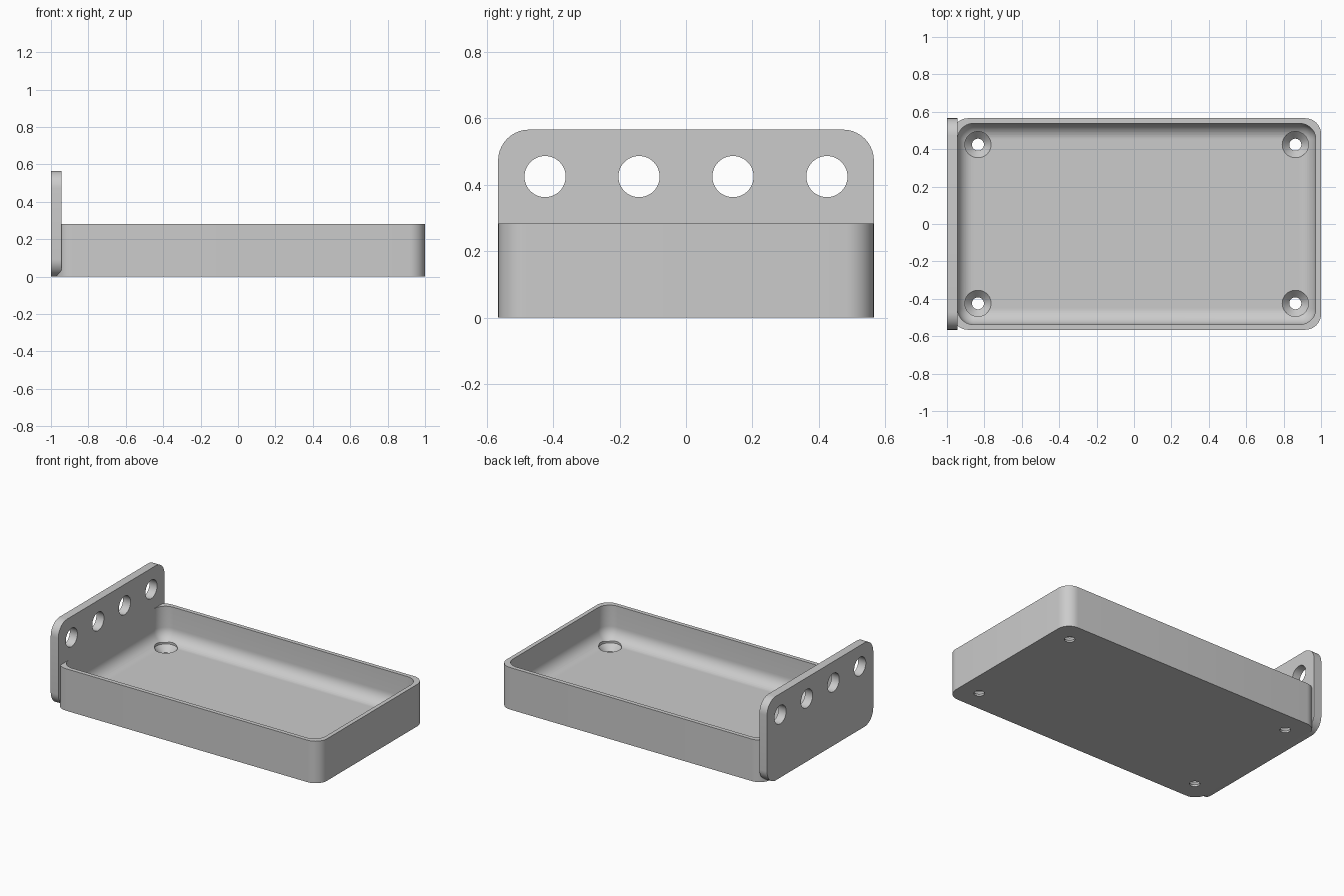
import bpy
import bmesh
from math import cos, sin, pi, radians
from mathutils import Matrix, Vector

if "Cube" in bpy.data.objects:
    bpy.data.objects.remove(bpy.data.objects["Cube"], do_unlink=True)

U = 0.02828                      # design unit: one wall thickness
LENGTH, WIDTH, HEIGHT = 2.0, 40 * U, 10 * U
RADIUS = 3 * U
FLOOR = 2 * U
MID_X = U / 2                    # tray centre, half a plate thickness off

grey = bpy.data.materials.new("light grey")
grey.use_nodes = True
grey.diffuse_color = (0.6, 0.6, 0.6, 1)
grey.node_tree.nodes["Principled BSDF"].inputs["Base Color"].default_value = (0.6, 0.6, 0.6, 1)


def rounded_ring(half_x, half_y, radius, z, steps=10):
    """Points of a rounded rectangle at height z."""
    points = []
    for corner, (sx, sy) in enumerate([(1, 1), (-1, 1), (-1, -1), (1, -1)]):
        for i in range(steps + 1):
            a = (corner + i / steps) * pi / 2
            points.append(Vector((sx * (half_x - radius) + radius * cos(a),
                                  sy * (half_y - radius) + radius * sin(a), z)))
    return points


def circle(radius, z, steps=48):
    return [Vector((radius * cos(2 * pi * i / steps), radius * sin(2 * pi * i / steps), z))
            for i in range(steps)]


def loft(name, rings, matrix=Matrix()):
    """Closed solid through a stack of rings, capped at both ends."""
    bm = bmesh.new()
    loops = [[bm.verts.new(matrix @ p) for p in ring] for ring in rings]
    for low, high in zip(loops, loops[1:]):
        for i in range(len(low)):
            j = (i + 1) % len(low)
            bm.faces.new((low[i], low[j], high[j], high[i]))
    bm.faces.new(loops[0][::-1])
    bm.faces.new(loops[-1])
    bmesh.ops.remove_doubles(bm, verts=bm.verts, dist=1e-5)
    bmesh.ops.recalc_face_normals(bm, faces=bm.faces)
    mesh = bpy.data.meshes.new(name)
    bm.to_mesh(mesh)
    bm.free()
    mesh.materials.append(grey)
    obj = bpy.data.objects.new(name, mesh)
    bpy.context.collection.objects.link(obj)
    return obj


def finish(obj, cutters):
    """Cut the holes, drop the cutters and smooth the round faces."""
    bpy.ops.object.select_all(action='DESELECT')
    bpy.context.view_layer.objects.active = obj
    obj.select_set(True)
    for cutter in cutters:
        mod = obj.modifiers.new("hole", 'BOOLEAN')
        mod.object, mod.operation, mod.solver = cutter, 'DIFFERENCE', 'EXACT'
        bpy.ops.object.modifier_apply(modifier=mod.name)
        bpy.data.objects.remove(cutter, do_unlink=True)
    bpy.ops.object.shade_smooth_by_angle(angle=radians(30))


# Tray: outer wall, rim, inner wall, then the fillet down to the floor
hx, hy = (LENGTH - U) / 2, WIDTH / 2
rings = [rounded_ring(hx, hy, RADIUS, 0), rounded_ring(hx, hy, RADIUS, HEIGHT),
         rounded_ring(hx - U, hy - U, RADIUS, HEIGHT)]
for i in range(11):
    a = i / 10 * pi / 2
    inset = U + RADIUS * (1 - cos(a))
    rings.append(rounded_ring(hx - inset, hy - inset, max(RADIUS * cos(a), 0.001),
                              FLOOR + RADIUS * (1 - sin(a))))
tray = loft("tray", rings, Matrix.Translation((MID_X, 0, 0)))

# Countersunk screw holes in the tray corners
screw_holes = []
for sx in (-1, 1):
    for sy in (-1, 1):
        place = Matrix.Translation((MID_X + sx * 30 * U, sy * 15 * U, 0))
        screw_holes.append(loft("screw_hole", [circle(0.032, -0.1), circle(0.032, 0.012),
                                               circle(0.07, FLOOR - 0.004),
                                               circle(0.07, HEIGHT / 2)], place))
finish(tray, screw_holes)

# End plate: rounded rectangle standing on the right end
upright = Matrix.Translation((-LENGTH / 2, 0, HEIGHT)) @ Matrix.Rotation(pi / 2, 4, 'Y')
plate = loft("end_plate", [rounded_ring(HEIGHT, hy, RADIUS * 1.1, z) for z in (0, 2 * U)], upright)

# Row of four round holes through the end plate
plate_holes = []
for k in (-1.5, -0.5, 0.5, 1.5):
    place = Matrix.Translation((-LENGTH / 2, k * 10 * U, 15 * U)) @ Matrix.Rotation(pi / 2, 4, 'Y')
    plate_holes.append(loft("plate_hole", [circle(0.062, -0.1), circle(0.062, 0.15)], place))
finish(plate, plate_holes)
